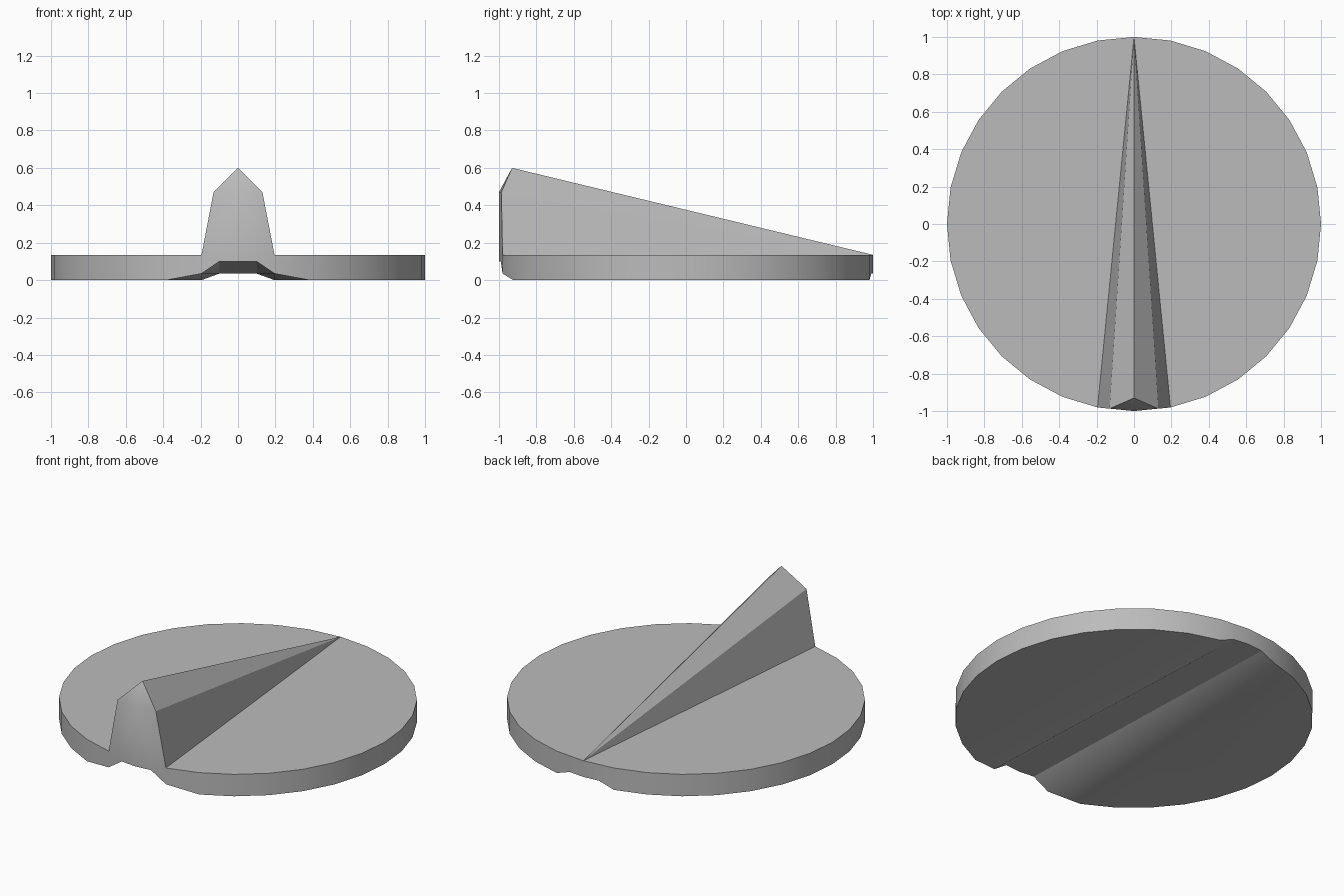
import bpy
import bmesh
from math import sin, cos, radians
from mathutils import Vector

cube = bpy.data.objects.get("Cube")
if cube:
    bpy.data.objects.remove(cube)

SIDES = 32
TOP = 0.135        # disc thickness
SHOULDER = 0.47    # height of the ridge shoulders
APEX = 0.60        # height of the ridge peak

# Rim outline of the +x half, front to back, with an extra point at each groove edge
rim = []
for i in range(SIDES // 2 + 1):
    a = radians(360 * i / SIDES - 90)
    rim.append(Vector((cos(a), sin(a), 0)))
rim[0].x = rim[-1].x = 0
rim.insert(1, rim[0].lerp(rim[1], 0.51))
rim.insert(-1, rim[-1].lerp(rim[-2], 0.51))

# Underside heights: deep groove at the front, shallow at the back
under = [0.0] * len(rim)
under[:3] = [0.10, 0.10, 0.035]
under[-2:] = [0.035, 0.035]

bm = bmesh.new()
low = [bm.verts.new((p.x, p.y, z)) for p, z in zip(rim, under)]
high = [None, None] + [bm.verts.new((p.x, p.y, TOP)) for p in rim[2:]]
tip = high[-1]

# Ridge points
front = bm.verts.new((0, -1, SHOULDER))
edge = rim[0].lerp(rim[2], 0.67)
shoulder = bm.verts.new((edge.x, edge.y, SHOULDER))
apex = bm.verts.new((0, -0.93, APEX))

# Rim wall
for i in range(2, len(rim) - 1):
    bm.faces.new((low[i], low[i + 1], high[i + 1], high[i]))

# Disc top
bm.faces.new(high[2:])

# Ridge: front wall, hip, roof and side
bm.faces.new((low[0], low[1], low[2], high[2], shoulder, front))
bm.faces.new((front, shoulder, apex))
bm.faces.new((apex, shoulder, tip))
bm.faces.new((shoulder, high[2], tip))

# Underside: groove floor, groove side, outer slopes and flat base
bm.faces.new((low[0], low[-1], low[-2], low[1]))
bm.faces.new((low[1], low[-2], low[2]))
bm.faces.new((low[2], low[-2], low[-3]))
bm.faces.new((low[2], low[-3], low[3]))
bm.faces.new(low[3:-2])

# Mirror to the other half
bmesh.ops.mirror(bm, geom=bm.verts[:] + bm.edges[:] + bm.faces[:],
                 axis='X', merge_dist=0.0005)
bmesh.ops.recalc_face_normals(bm, faces=bm.faces[:])

mesh = bpy.data.meshes.new("ridged_disc")
bm.to_mesh(mesh)
bm.free()
disc = bpy.data.objects.new("ridged_disc", mesh)
bpy.context.collection.objects.link(disc)

# Single grey material
grey = bpy.data.materials.new("plain_grey")
grey.use_nodes = True
colour = (0.5, 0.5, 0.5, 1)
grey.diffuse_color = colour
grey.node_tree.nodes["Principled BSDF"].inputs["Base Color"].default_value = colour
mesh.materials.append(grey)

bpy.ops.object.select_all(action='DESELECT')
disc.select_set(True)
bpy.context.view_layer.objects.active = disc
bpy.ops.object.shade_smooth_by_angle(angle=radians(30))
